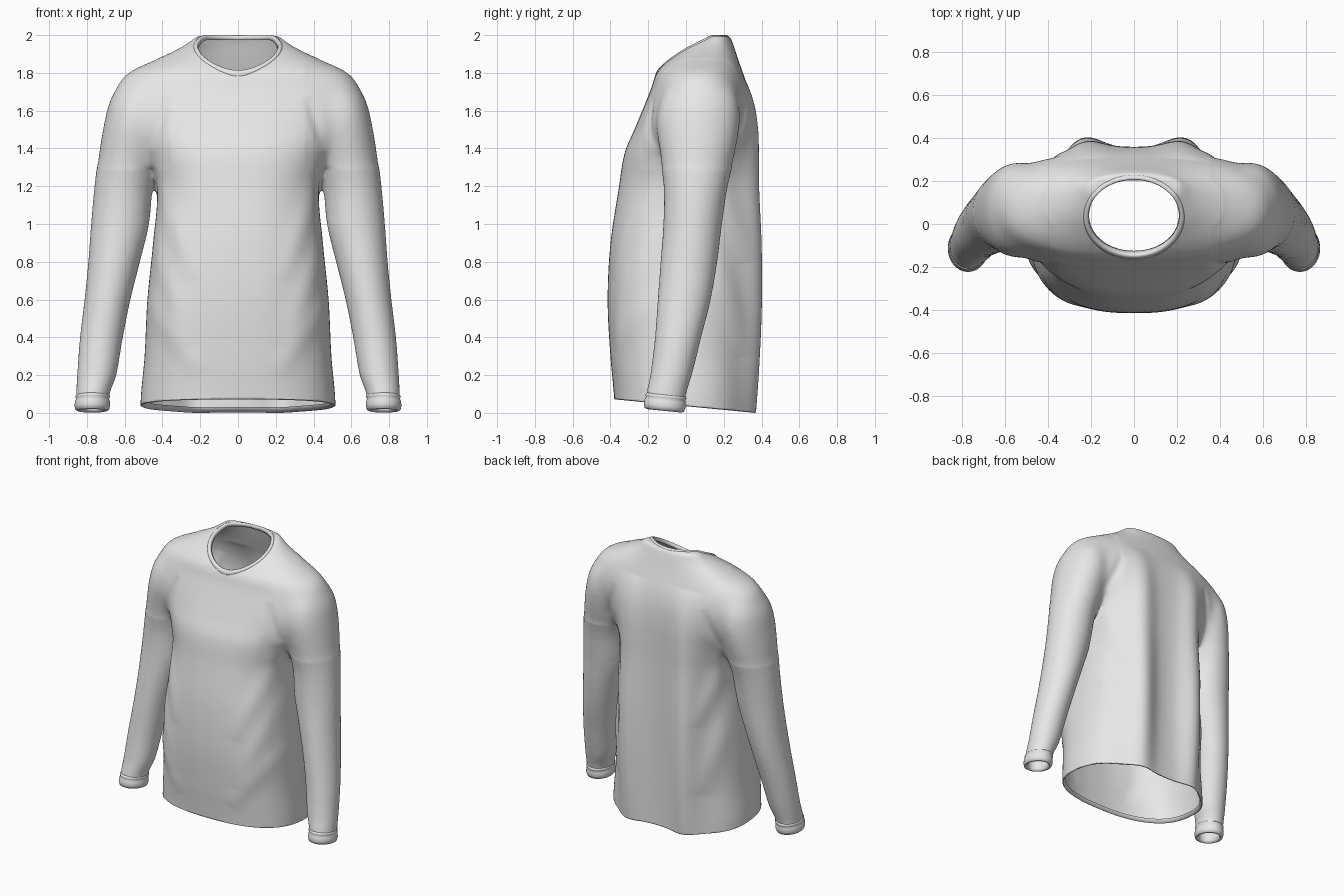
import bpy, bmesh, math
from mathutils import Vector
from mathutils.bvhtree import BVHTree

cube = bpy.data.objects.get("Cube")
if cube:
    bpy.data.objects.remove(cube, do_unlink=True)

cloth = bpy.data.materials.new("light grey cloth")
cloth.use_nodes = True
cloth.diffuse_color = (0.8, 0.8, 0.8, 1)
for node in cloth.node_tree.nodes:
    if node.type == 'BSDF_PRINCIPLED':
        node.inputs["Base Color"].default_value = cloth.diffuse_color

# Torso sections: height, half width, front y, back y
TORSO = [(-.06, .515, -.375, .345), (.08, .515, -.38, .345), (.3, .495, -.4, .348),
         (.6, .48, -.415, .352), (.9, .45, -.4, .355), (1.2, .43, -.355, .355),
         (1.38, .49, -.325, .358), (1.5, .57, -.275, .358), (1.62, .64, -.225, .35),
         (1.72, .645, -.185, .33), (1.8, .595, -.158, .303), (1.85, .495, -.117, .285),
         (1.9, .378, -.062, .268), (1.95, .282, .002, .252), (2, .215, .11, .232)]
# Sleeve sections: height, inner x, outer x, front y, back y
SLEEVE = [(-.03, .685, .86, -.22, -.02), (.1, .68, .857, -.21, 0), (.2, .645, .852, -.19, .03),
          (.4, .61, .837, -.165, .08), (.6, .57, .813, -.15, .13), (.8, .52, .793, -.135, .165),
          (1, .472, .778, -.12, .19), (1.2, .45, .76, -.118, .22), (1.4, .4, .735, -.145, .268),
          (1.55, .38, .708, -.16, .29), (1.68, .38, .672, -.13, .275), (1.78, .4, .59, -.06, .22)]
# Cloth folds: side (-1 front, 1 back), start x z, end x z, width, height
FOLDS = [(1, .22, 1.78, .22, -.35, .1, .075), (1, .36, 1.68, .45, 1.4, .03, -.01),
         (1, .46, 1.4, .3, .8, .05, .014), (1, .48, 1, .33, .3, .06, .014),
         (-1, .37, 1.68, .46, 1.4, .03, -.012), (-1, .46, 1.35, .24, .7, .06, .012),
         (-1, .48, 1.05, .26, .35, .06, .012), (-1, .5, .65, .2, .2, .06, .01)]
NECK_Y, NECK_RX, NECK_RY = .032, .217, .178
HEM_Z, HEM_SLOPE = .043, .095


def sample(table, z):
    """Smoothly interpolate the rows of a section table at height z."""
    last = len(table) - 1
    i = 0
    while i < last - 1 and table[i + 1][0] < z:
        i += 1
    a, b = table[i], table[i + 1]
    before, after = table[max(i - 1, 0)], table[min(i + 2, last)]
    h = b[0] - a[0]
    t = (z - a[0]) / h
    result = []
    for k in range(1, len(a)):
        ma = (b[k] - before[k]) / (b[0] - before[0]) * h
        mb = (after[k] - a[k]) / (after[0] - a[0]) * h
        result.append((2*t**3 - 3*t*t + 1) * a[k] + (t**3 - 2*t*t + t) * ma
                      + (3*t*t - 2*t**3) * b[k] + (t**3 - t*t) * mb)
    return result


def oval(cx, cy, rx, ry, z, power=2.0, count=96):
    ring = []
    for i in range(count):
        a = math.tau * i / count
        c, s = math.cos(a), math.sin(a)
        ring.append(Vector((cx + rx * math.copysign(abs(c) ** (2 / power), c),
                            cy + ry * math.copysign(abs(s) ** (2 / power), s), z)))
    return ring


def torso_ring(z):
    half, front, back = sample(TORSO, z)
    return oval(0, (front + back) / 2, half, (back - front) / 2, z, 2.45)


def sleeve_ring(z, side, grow=0):
    inner, outer, front, back = sample(SLEEVE, z)
    return oval(side * (inner + outer) / 2, (front + back) / 2,
                (outer - inner) / 2 + grow, (back - front) / 2 + grow, z)


def loft(bm, rings, closed=False):
    """Skin rings together; cap the ends unless the profile closes on itself."""
    loops = [[bm.verts.new(p) for p in ring] for ring in rings]
    pairs = list(zip(loops, loops[1:]))
    if closed:
        pairs.append((loops[-1], loops[0]))
    faces = []
    for low, high in pairs:
        n = len(low)
        for i in range(n):
            j = (i + 1) % n
            faces.append(bm.faces.new((low[i], low[j], high[j], high[i])))
    if not closed:
        faces += [bm.faces.new(loops[0]), bm.faces.new(loops[-1])]
    bmesh.ops.recalc_face_normals(bm, faces=faces)


def finish(bm, name):
    mesh = bpy.data.meshes.new(name)
    bm.to_mesh(mesh)
    bm.free()
    mesh.materials.append(cloth)
    mesh.polygons.foreach_set("use_smooth", [True] * len(mesh.polygons))
    obj = bpy.data.objects.new(name, mesh)
    bpy.context.collection.objects.link(obj)
    return obj


def heights(table, count):
    low, high = table[0][0], table[-1][0]
    return [low + (high - low) * i / (count - 1) for i in range(count)]


# Torso and sleeves fused into one soft body
bm = bmesh.new()
loft(bm, [torso_ring(z) for z in heights(TORSO, 100)])
for side in (-1, 1):
    loft(bm, [sleeve_ring(z, side) for z in heights(SLEEVE, 80)])
blank = finish(bm, "shirt_blank")
fuse = blank.modifiers.new("fuse", 'REMESH')
fuse.mode = 'VOXEL'
fuse.voxel_size = .012
relax = blank.modifiers.new("relax", 'SMOOTH')
relax.factor = .5
relax.iterations = 12
bpy.context.view_layer.update()
fused = bpy.data.meshes.new_from_object(blank.evaluated_get(bpy.context.evaluated_depsgraph_get()))
bpy.data.objects.remove(blank, do_unlink=True)
bm = bmesh.new()
bm.from_mesh(fused)
bpy.data.meshes.remove(fused)

# Shoulders blended further into the sleeves
shoulders = [v for v in bm.verts if 1.3 < v.co.z < 1.88 and abs(v.co.x) > .36]
for _ in range(60):
    bmesh.ops.smooth_vert(bm, verts=shoulders, factor=.5,
                          use_axis_x=True, use_axis_y=True, use_axis_z=True)

# Folds pushed along the surface, the same on both sides, fading at their ends
bm.normal_update()
for v in bm.verts:
    shift = 0
    for side, x0, z0, x1, z1, width, height in FOLDS:
        facing = max(0, min(1, side * v.normal.y * 2))
        if facing:
            start, along = Vector((x0, z0)), Vector((x1 - x0, z1 - z0))
            p = Vector((abs(v.co.x), v.co.z)) - start
            t = max(0, min(1, p.dot(along) / along.length_squared))
            fade = math.sin(math.pi * t) ** .8
            shift += facing * fade * height * math.exp(-((p - along * t).length / width) ** 2)
    v.co += v.normal * shift
bm.normal_update()
surface = BVHTree.FromBMesh(bm)


def drop(x, y):
    hit, normal, _, _ = surface.ray_cast(Vector((x, y, 3)), Vector((0, 0, -1)))
    return hit, normal


# Neck opening with its edge drawn onto a clean oval
def neck_radius(p):
    return math.hypot(p.x / NECK_RX, (p.y - NECK_Y) / NECK_RY)


inside = [f for f in bm.faces
          if f.calc_center_median().z > 1.7 and neck_radius(f.calc_center_median()) < 1]
bmesh.ops.delete(bm, geom=inside, context='FACES')
for v in bm.verts:
    if v.is_boundary:
        r = neck_radius(v.co)
        hit, _ = drop(v.co.x / r, NECK_Y + (v.co.y - NECK_Y) / r)
        if hit:
            v.co = hit

# Sloping hem, turned inward at the edge
bmesh.ops.bisect_plane(bm, geom=bm.verts[:] + bm.edges[:] + bm.faces[:], dist=1e-5,
                       plane_co=(0, 0, HEM_Z), plane_no=(0, HEM_SLOPE, 1), clear_inner=True)
hem = [e for e in bm.edges if e.is_boundary
       and all(v.co.z < .3 and abs(v.co.x) < .6 for v in e.verts)]
for scale, lift in ((.985, -.004), (.975, .03)):
    grown = bmesh.ops.extrude_edge_only(bm, edges=hem)["geom"]
    for v in (g for g in grown if isinstance(g, bmesh.types.BMVert)):
        v.co = Vector((v.co.x * scale, v.co.y * scale, v.co.z + lift))
    hem = [g for g in grown if isinstance(g, bmesh.types.BMEdge) and g.is_boundary]
parts = [finish(bm, "shirt_body")]

# Neckband following the opening
bm = bmesh.new()
rings = []
for offset, lift in ((.018, -.004), (.017, .002), (.009, .004), (.001, .005),
                     (-.004, .001), (-.004, -.022), (.003, -.022)):
    reach = max(offset, 0)
    ring = []
    for p in oval(0, NECK_Y, NECK_RX + reach, NECK_RY + reach, 0):
        hit, normal = drop(p.x, p.y)
        inward = Vector((-p.x, NECK_Y - p.y, 0)).normalized() * max(-offset, 0)
        ring.append(hit + normal * lift + inward)
    rings.append(ring)
loft(bm, rings, closed=True)
parts.append(finish(bm, "neckband"))

# Rolled cuffs
for side, name in ((-1, "right_cuff"), (1, "left_cuff")):
    bm = bmesh.new()
    rings = []
    for grow, z in ((-.006, .105), (.003, .094), (.003, .086), (-.001, .08), (.005, .066),
                    (.007, .04), (.002, .02), (-.01, .014), (-.022, .03), (-.022, .085)):
        ring = sleeve_ring(z, side, grow)
        for p in ring:
            p.z -= .1 * (p.y + .11)
        rings.append(ring)
    loft(bm, rings, closed=True)
    parts.append(finish(bm, name))

# Stand the garment on the ground
low = min(v.co.z for part in parts for v in part.data.vertices)
for part in parts:
    for v in part.data.vertices:
        v.co.z -= low
    part.data.update()
